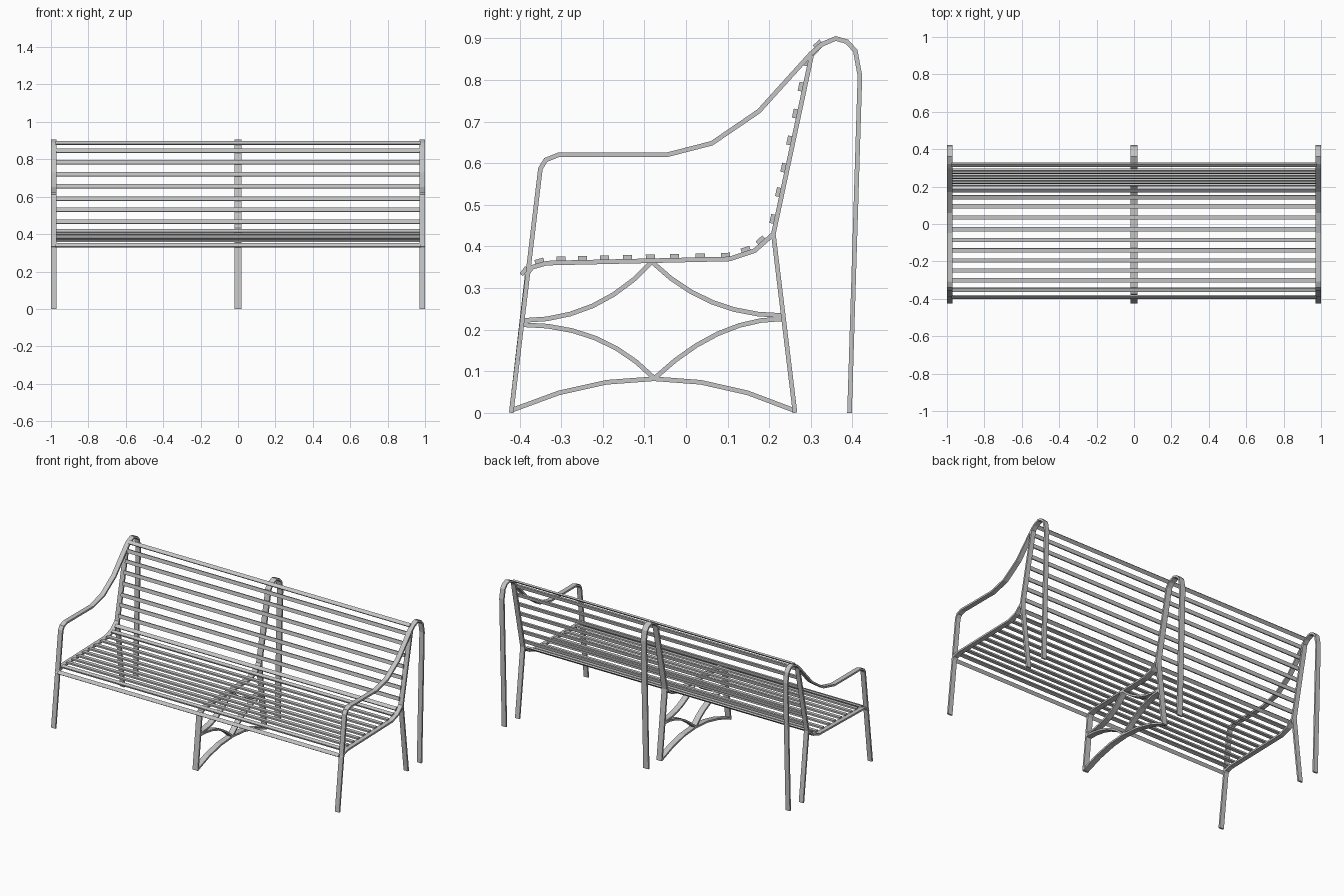
import bpy
import bmesh
from mathutils import Vector

cube = bpy.data.objects.get("Cube")
if cube:
    bpy.data.objects.remove(cube, do_unlink=True)

metal = bpy.data.materials.new("light_grey_metal")
metal.use_nodes = True
GREY = (0.56, 0.56, 0.56, 1)
metal.diffuse_color = GREY
metal.node_tree.nodes["Principled BSDF"].inputs["Base Color"].default_value = GREY

THICK = 0.011


def normal(a, b):
    """Left-hand normal of a segment in the side plane."""
    d = (Vector(b) - Vector(a)).normalized()
    return Vector((-d.y, d.x))


def flat_bar(name, path, x, width, thick=THICK):
    """Flat bar bent along a (y, z) path, with mitred corners."""
    pts = [Vector(p) for p in path]
    normals = [normal(a, b) for a, b in zip(pts, pts[1:])]
    bm = bmesh.new()
    rings = []
    for i, p in enumerate(pts):
        before, after = normals[max(i - 1, 0)], normals[min(i, len(normals) - 1)]
        mitre = (before + after).normalized()
        off = mitre * (thick / 2 / max(mitre.dot(after), 0.4))
        ring = []
        for side, sx in ((1, -1), (1, 1), (-1, 1), (-1, -1)):
            q = p + off * side
            ring.append(bm.verts.new((x + sx * width / 2, q.x, max(q.y, 0))))
        rings.append(ring)
    for a, b in zip(rings, rings[1:]):
        for k in range(4):
            n = (k + 1) % 4
            bm.faces.new((a[k], a[n], b[n], b[k]))
    bm.faces.new(rings[0])
    bm.faces.new(rings[-1][::-1])
    bmesh.ops.recalc_face_normals(bm, faces=bm.faces)
    mesh = bpy.data.meshes.new(name)
    bm.to_mesh(mesh)
    bm.free()
    mesh.materials.append(metal)
    obj = bpy.data.objects.new(name, mesh)
    bpy.context.collection.objects.link(obj)
    return obj


def arc(start, control, end, steps=6):
    """Faceted curve between two points, pulled towards a control point."""
    a, c, b = Vector(start), Vector(control), Vector(end)
    ts = [i / steps for i in range(steps + 1)]
    return [a * (1 - t) ** 2 + c * 2 * t * (1 - t) + b * t * t for t in ts]


# Side profiles as (y, z)
front_foot = (-0.42, 0)
seat_front = (-0.385, 0.33)
hip = (0.21, 0.43)
rear_foot = (0.262, 0)
seat_and_back = [seat_front, (-0.37, 0.35), (-0.335, 0.36), (0.105, 0.37),
                 (0.165, 0.39), hip, (0.302, 0.86)]
top_loop = [(0.325, 0.885), (0.36, 0.9), (0.387, 0.892), (0.407, 0.87),
            (0.418, 0.81), (0.393, 0)]
arm = [front_foot, (-0.35, 0.587), (-0.337, 0.608), (-0.307, 0.62),
       (-0.047, 0.62), (0.062, 0.648), (0.175, 0.725), (0.3, 0.863)]

# End frames: arm and rear leg in one bar, seat support, inner rear leg
for side, x in (("right", -0.985), ("left", 0.985)):
    flat_bar(side + "_arm_and_legs", arm + top_loop, x, 0.03)
    flat_bar(side + "_seat_support", seat_and_back, x, 0.03)
    flat_bar(side + "_inner_rear_leg", [hip, rear_foot], x, 0.03)

# Middle frame
MID = 0.036
flat_bar("middle_seat_support_and_rear_leg", seat_and_back + top_loop, 0, MID)
flat_bar("middle_front_leg", [front_foot, (-0.382, 0.33)], 0, MID)
flat_bar("middle_inner_rear_leg", [hip, rear_foot], 0, MID)

# Curved braces under the middle of the seat
peak, node = (-0.082, 0.363), (-0.076, 0.083)
braces = {
    "upper_front_brace": ((-0.395, 0.222), (-0.21, 0.222), peak),
    "upper_rear_brace": (peak, (0.05, 0.234), (0.232, 0.234)),
    "lower_front_brace": ((-0.395, 0.212), (-0.2, 0.212), node),
    "lower_rear_brace": (node, (0.075, 0.226), (0.232, 0.226)),
    "bottom_brace": ((-0.42, 0.006), (-0.075, 0.158), (0.26, 0.006)),
}
for name, (a, c, b) in braces.items():
    flat_bar(name, arc(a, c, b), 0, MID)


# Slats laid along the seat and back at given distances from the front edge
def along(path, dist):
    for a, b in zip(path, path[1:]):
        length = (Vector(b) - Vector(a)).length
        if dist <= length:
            break
        dist -= length
    n = normal(a, b)
    return Vector(a).lerp(Vector(b), dist / length), Vector((n.y, -n.x)), n


slat_path = seat_and_back + [(0.34, 0.895)]
distances = [0.006, 0.046, 0.096, 0.148, 0.201, 0.256, 0.311, 0.369, 0.431, 0.492,
             0.545, 0.592, 0.66, 0.726, 0.786, 0.853, 0.919, 0.985, 1.047, 1.093]
for i, dist in enumerate(distances):
    p, d, n = along(slat_path, dist)
    centre = p + n * 0.01
    kind = "seat_slat" if i < 12 else "back_slat"
    flat_bar(f"{kind}_{i + 1}", [centre - d * 0.011, centre + d * 0.011], 0, 1.95, 0.01)
